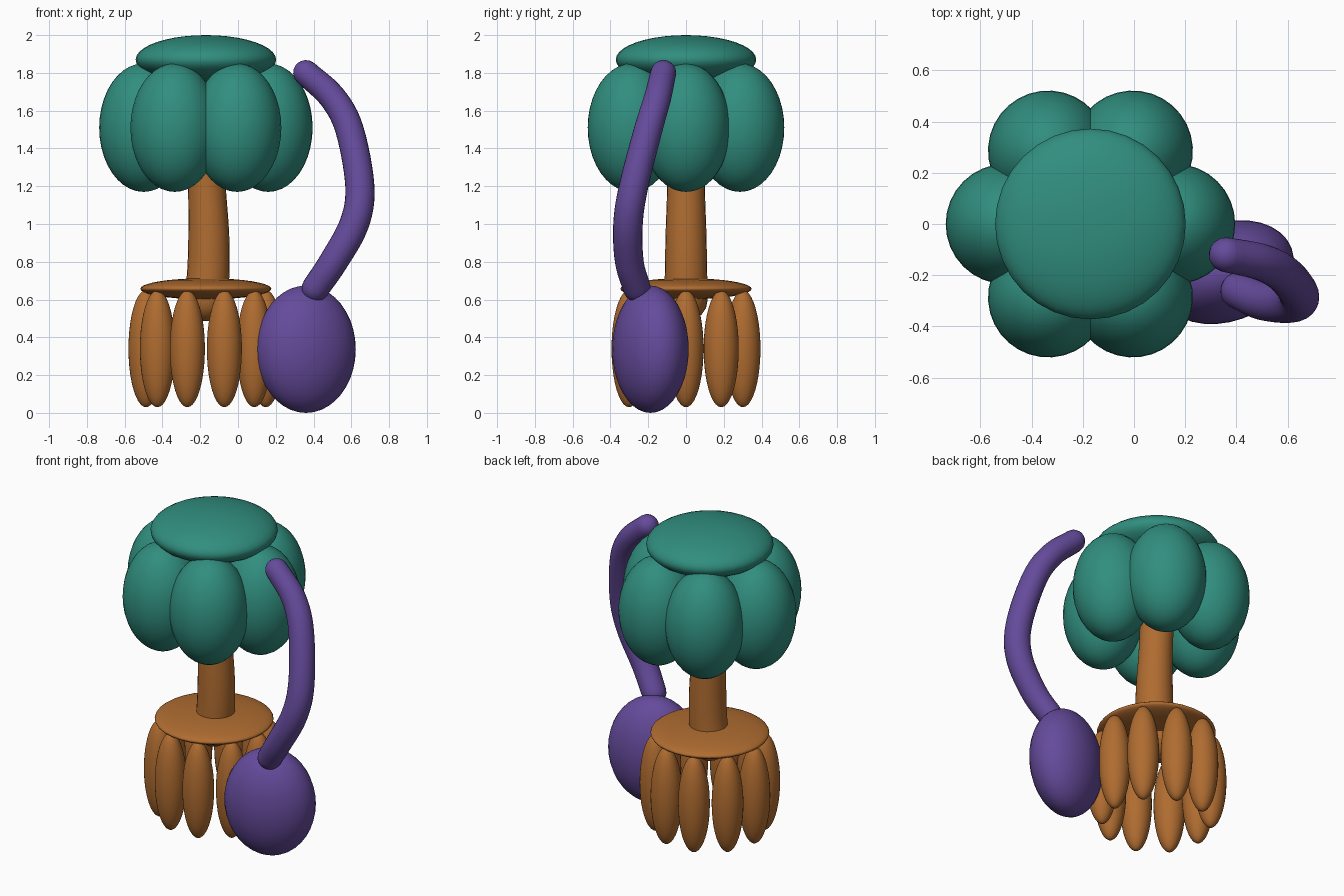
import bpy, bmesh
from math import pi, sin, cos, radians
from mathutils import Vector

if "Cube" in bpy.data.objects:
    bpy.data.objects.remove(bpy.data.objects["Cube"])

CX = -0.17  # axis of the tree


def material(name, rgb):
    m = bpy.data.materials.new(name)
    m.diffuse_color = (*rgb, 1)
    m.use_nodes = True
    m.node_tree.nodes["Principled BSDF"].inputs["Base Color"].default_value = m.diffuse_color
    return m


GREEN = material("leaf_green", (0.03, 0.27, 0.21))
ORANGE = material("bark_orange", (0.43, 0.15, 0.03))
PURPLE = material("vine_purple", (0.13, 0.07, 0.33))


def finish(bm, name, mat):
    bmesh.ops.recalc_face_normals(bm, faces=bm.faces)
    me = bpy.data.meshes.new(name)
    bm.to_mesh(me)
    bm.free()
    for p in me.polygons:
        p.use_smooth = True
    me.materials.append(mat)
    ob = bpy.data.objects.new(name, me)
    bpy.context.collection.objects.link(ob)
    return ob


def ellipsoid(name, loc, radii, mat, turn=0.0):
    bm = bmesh.new()
    bmesh.ops.create_uvsphere(bm, u_segments=32, v_segments=20, radius=1)
    ob = finish(bm, name, mat)
    ob.location, ob.scale, ob.rotation_euler = loc, radii, (0, 0, turn)
    return ob


def ring_of(name, count, ring_radius, z, radii, mat):
    for i in range(count):
        a = 2 * pi * i / count
        loc = (CX + ring_radius * cos(a), ring_radius * sin(a), z)
        ellipsoid(f"{name}_{i + 1}", loc, radii, mat, a)


def tube(name, knots, mat, steps=6, sides=24):
    """Round-ended tube along a smooth path; each knot is (x, y, z, radius)."""
    k = [Vector(p) for p in knots]
    k = [2 * k[0] - k[1]] + k + [2 * k[-1] - k[-2]]
    path = []
    for i in range(1, len(k) - 2):
        a, b, c, d = k[i - 1:i + 3]
        for s in range(steps):
            t = s / steps
            path.append(0.5 * (2 * b + (c - a) * t + (2 * a - 5 * b + 4 * c - d) * t * t
                               + (3 * b - a - 3 * c + d) * t ** 3))
    path.append(k[-2])
    pts = [(p.to_3d(), p.w) for p in path]
    start = (pts[0][0] - pts[1][0]).normalized()
    end = (pts[-1][0] - pts[-2][0]).normalized()

    def cap(point, direction):
        p, r = point
        return [(p + direction * r * sin(radians(a)), r * cos(radians(a)))
                for a in (22, 44, 64, 80, 88)]

    pts = cap(pts[0], start)[::-1] + pts + cap(pts[-1], end)
    bm = bmesh.new()
    rings = []
    for i, (p, r) in enumerate(pts):
        t = (pts[min(i + 1, len(pts) - 1)][0] - pts[max(i - 1, 0)][0]).normalized()
        u = Vector((0, 1, 0)).cross(t).normalized()
        v = t.cross(u)
        rings.append([bm.verts.new(p + r * (u * cos(2 * pi * j / sides) + v * sin(2 * pi * j / sides)))
                      for j in range(sides)])
    for a, b in zip(rings, rings[1:]):
        for j in range(sides):
            n = (j + 1) % sides
            bm.faces.new((a[j], a[n], b[n], b[j]))
    bm.faces.new(rings[0])
    bm.faces.new(rings[-1])
    return finish(bm, name, mat)


# Crown: flat cap over six leaf lobes
ellipsoid("crown_cap", (CX, 0, 1.87), (0.372, 0.372, 0.13), GREEN)
ring_of("crown_lobe", 6, 0.33, 1.51, (0.235, 0.235, 0.34), GREEN)

# Trunk, base disc and the ring of ten roots
tube("trunk", [(-0.17, 0, 0.60, 0.115), (-0.157, 0, 0.75, 0.112), (-0.155, 0, 0.95, 0.108),
               (-0.165, 0, 1.2, 0.10), (-0.18, 0, 1.5, 0.10)], ORANGE)
ellipsoid("base_disc", (CX, 0, 0.657), (0.347, 0.347, 0.056), ORANGE)
ring_of("root", 10, 0.317, 0.34, (0.093, 0.093, 0.31), ORANGE)

# Purple bulb with its long curved stalk
ellipsoid("bulb", (0.36, -0.188, 0.337), (0.272, 0.192, 0.337), PURPLE, radians(20))
tube("stalk", [(0.41, -0.26, 0.66, 0.073), (0.505, -0.30, 0.80, 0.076), (0.615, -0.307, 1.0, 0.078),
               (0.645, -0.277, 1.2, 0.077), (0.59, -0.20, 1.5, 0.075), (0.50, -0.15, 1.67, 0.072),
               (0.36, -0.12, 1.80, 0.068)], PURPLE)
